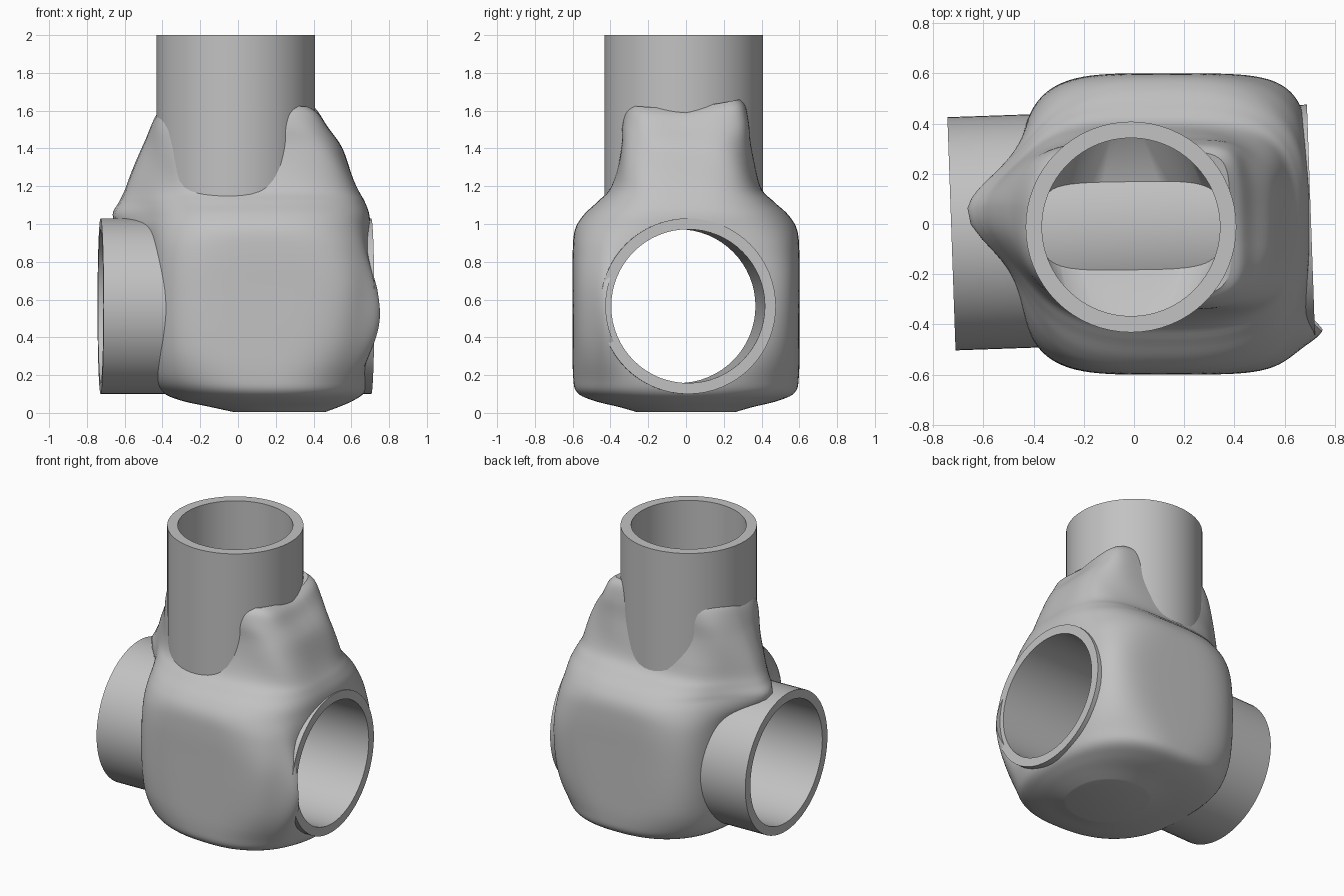
import bpy, bmesh, math
from mathutils import Matrix

if "Cube" in bpy.data.objects:
    bpy.data.objects.remove(bpy.data.objects["Cube"])

grey = bpy.data.materials.new("warm_grey")
grey.diffuse_color = (0.54, 0.54, 0.54, 1)
grey.use_nodes = True
grey.node_tree.nodes["Principled BSDF"].inputs["Base Color"].default_value = grey.diffuse_color


def spow(v, p):
    return math.copysign(abs(v) ** p, v)


def bump(v, width):
    return math.exp(-(v / width) ** 2)


def make_object(name, bm):
    bmesh.ops.recalc_face_normals(bm, faces=bm.faces)
    mesh = bpy.data.meshes.new(name)
    bm.to_mesh(mesh)
    bm.free()
    mesh.materials.append(grey)
    ob = bpy.data.objects.new(name, mesh)
    bpy.context.collection.objects.link(ob)
    return ob


def skin(name, rings, closed=False):
    """Bridge equal rings of points; cap the ends or join last to first."""
    bm = bmesh.new()
    loops = [[bm.verts.new(p) for p in r] for r in rings]
    n = len(loops[0])
    pairs = list(zip(loops, loops[1:]))
    if closed:
        pairs.append((loops[-1], loops[0]))
    else:
        bm.faces.new(loops[0])
        bm.faces.new(loops[-1])
    for a, b in pairs:
        for i in range(n):
            j = (i + 1) % n
            bm.faces.new((a[i], a[j], b[j], b[i]))
    return make_object(name, bm)


def circle(r, z, n=64):
    return [(r * math.cos(2 * math.pi * i / n), r * math.sin(2 * math.pi * i / n), z)
            for i in range(n)]


def pipe(name, ro, ri, z0, z1):
    return skin(name, [circle(ro, z0), circle(ro, z1), circle(ri, z1), circle(ri, z0)], True)


def cut(ob, cutter):
    mod = ob.modifiers.new("cut", 'BOOLEAN')
    mod.operation, mod.solver, mod.object = 'DIFFERENCE', 'EXACT', cutter
    bpy.context.view_layer.objects.active = ob
    bpy.ops.object.modifier_apply(modifier=mod.name)
    bpy.data.objects.remove(cutter)


# Blob sections: z, x min, x max, y half width, left exponent, right exponent, fin reach
SECTIONS = [
    (0.004, -0.02, 0.46, 0.26, 2.1, 2.2, 0),
    (0.03, -0.14, 0.53, 0.35, 2.2, 2.2, 0),
    (0.065, -0.30, 0.61, 0.49, 2.4, 2.2, 0),
    (0.11, -0.40, 0.67, 0.578, 2.6, 2.4, 0),
    (0.20, -0.455, 0.695, 0.598, 3.0, 2.8, 0),
    (0.40, -0.46, 0.70, 0.60, 3.8, 4.4, 0),
    (0.65, -0.46, 0.70, 0.60, 4.0, 5.2, 0),
    (0.85, -0.465, 0.70, 0.60, 3.6, 4.0, 0.04),
    (0.97, -0.47, 0.70, 0.588, 3.0, 3.1, 0.16),
    (1.05, -0.46, 0.695, 0.54, 2.8, 2.9, 0.205),
    (1.12, -0.455, 0.67, 0.465, 2.7, 3.0, 0.175),
    (1.20, -0.45, 0.63, 0.395, 2.7, 3.3, 0.14),
    (1.40, -0.44, 0.55, 0.345, 2.9, 4.0, 0.075),
    (1.52, -0.425, 0.475, 0.335, 2.9, 4.5, 0.045),
    (1.60, -0.40, 0.43, 0.32, 2.8, 4.5, 0.03),
    (1.64, -0.37, 0.385, 0.295, 2.5, 4.5, 0.02),
]


def catmull(p0, p1, p2, p3, t):
    return [0.5 * (2 * b + (c - a) * t + (2 * a - 5 * b + 4 * c - d) * t * t
                   + (3 * b - a - 3 * c + d) * t ** 3) for a, b, c, d in zip(p0, p1, p2, p3)]


def blob_ring(s, n=128):
    z, x0, x1, b, nl, nr, fin = s
    cx = 0.2 - 0.1 * min(1, z / 0.3)
    upper = min(1, max(0, (z - 1.05) / 0.2))
    peak = min(1, max(0, (z - 1.4) / 0.24))
    ring = []
    for i in range(n):
        a = 2 * math.pi * i / n
        c, sn = math.cos(a), math.sin(a)
        # the left lug is squarer toward the back
        e = 2 / (nr if c > 0 else nl + (0.9 if sn > 0 else 0) * upper)
        half = x1 - cx if c > 0 else cx - x0
        # gentle hand-formed ripples on the upper lugs
        w = 1 + 0.01 * math.sin(5 * a + 14 * z) * upper
        x, y = cx + half * spow(c, e) * w, b * spow(sn, e) * w
        if c < 0:   # fin running down from the socket over the sleeve
            x -= fin * bump(y - 0.05, 0.19) * min(1, -2 * c)
        else:       # lip beside the right sleeve mouth
            x += 0.075 * bump(y + 0.42, 0.07) * bump(z - 0.52, 0.25) * min(1, 2 * c)
        # lug tops rise toward their corners, more so at the back
        lift = peak * (-0.035 + abs(y) * 0.13 + y * 0.06)
        ring.append((x, y, z + lift))
    return ring


rings = []
for k in range(len(SECTIONS) - 1):
    p = [SECTIONS[min(max(k + d, 0), len(SECTIONS) - 1)] for d in (-1, 0, 1, 2)]
    rings += [blob_ring(catmull(*p, t / 5)) for t in range(5)]
rings.append(blob_ring(SECTIONS[-1]))
body = skin("joint_body", rings)

# Horizontal sleeve, slightly turned about z
place = (Matrix.Translation((-0.011, -0.014, 0.565)) @ Matrix.Rotation(math.radians(2), 4, 'Z')
         @ Matrix.Rotation(math.radians(90), 4, 'Y'))
sleeve = pipe("horizontal_sleeve", 0.465, 0.407, -0.717, 0.717)
sleeve_cutter = skin("sleeve_cutter", [circle(0.437, -1), circle(0.437, 1)])
for ob in (sleeve, sleeve_cutter):
    ob.data.transform(place)

# Upright socket and the hollow beneath it, tapering to the sleeve's crown
socket = pipe("upright_socket", 0.42, 0.355, 0.985, 2.0)
trough = [(0.36 * spow(math.cos(2 * math.pi * i / 64), 0.5),
           0.01 + 0.16 * spow(math.sin(2 * math.pi * i / 64), 0.5), 0.985) for i in range(64)]
bore_cutter = skin("bore_cutter", [trough, circle(0.385, 1.13), circle(0.385, 2.1)])
for ob in (socket, bore_cutter):
    ob.data.transform(Matrix.Translation((-0.012, -0.012, 0)))

cut(body, sleeve_cutter)
cut(body, bore_cutter)

# Smooth shading with sharp rims
for ob in (body, sleeve, socket):
    bpy.ops.object.select_all(action='DESELECT')
    ob.select_set(True)
    bpy.context.view_layer.objects.active = ob
    bpy.ops.object.shade_smooth_by_angle(angle=math.radians(35))
